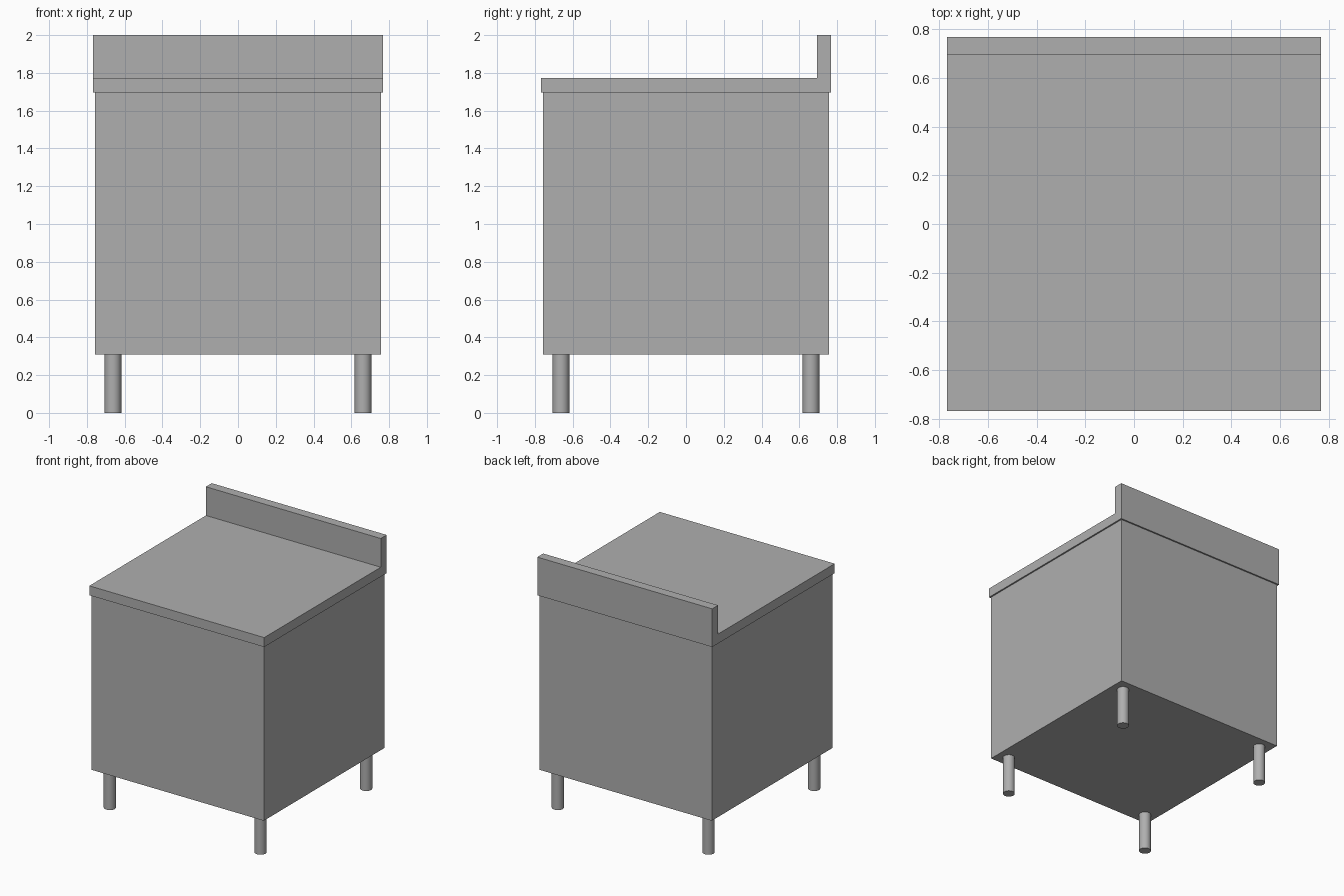
import bpy, bmesh
from mathutils import Matrix, Vector

if "Cube" in bpy.data.objects:
    bpy.data.objects.remove(bpy.data.objects["Cube"])

TOP = 0.768           # half width of the worktop
BODY = 0.756          # half width of the cabinet
BODY_Z = (0.31, 1.697)
LEG_POS, LEG_R = 0.662, 0.044

# Mid-grey metal
steel = bpy.data.materials.new("grey_steel")
steel.diffuse_color = (0.43, 0.43, 0.43, 1)
steel.use_nodes = True
steel.node_tree.nodes["Principled BSDF"].inputs["Base Color"].default_value = steel.diffuse_color


def finish(name, bm):
    bmesh.ops.recalc_face_normals(bm, faces=bm.faces)
    mesh = bpy.data.meshes.new(name)
    bm.to_mesh(mesh)
    bm.free()
    mesh.materials.append(steel)
    obj = bpy.data.objects.new(name, mesh)
    bpy.context.collection.objects.link(obj)
    return obj


# Cabinet body
bm = bmesh.new()
height = BODY_Z[1] - BODY_Z[0]
bmesh.ops.create_cube(bm, size=1, matrix=Matrix.Translation((0, 0, sum(BODY_Z) / 2))
                      @ Matrix.Diagonal((2 * BODY, 2 * BODY, height, 1)))
finish("cabinet_body", bm)

# Worktop with upstand: one L-shaped side profile extruded across x
profile = [(-TOP, BODY_Z[1]), (TOP, BODY_Z[1]), (TOP, 2.0),
           (0.694, 2.0), (0.694, 1.772), (-TOP, 1.772)]
bm = bmesh.new()
face = bm.faces.new([bm.verts.new((-TOP, y, z)) for y, z in profile])
ext = bmesh.ops.extrude_face_region(bm, geom=[face])
bmesh.ops.translate(bm, vec=Vector((2 * TOP, 0, 0)),
                    verts=[g for g in ext["geom"] if isinstance(g, bmesh.types.BMVert)])
finish("worktop_with_upstand", bm)

# Round legs, one per corner
for side, sx in (("left", -1), ("right", 1)):
    for end, sy in (("front", -1), ("back", 1)):
        bm = bmesh.new()
        bmesh.ops.create_cone(bm, cap_ends=True, segments=32, radius1=LEG_R, radius2=LEG_R,
                              depth=BODY_Z[0],
                              matrix=Matrix.Translation((sx * LEG_POS, sy * LEG_POS, BODY_Z[0] / 2)))
        for f in bm.faces:
            f.smooth = len(f.verts) == 4
        for e in bm.edges:
            e.smooth = all(f.smooth for f in e.link_faces)
        finish(f"{end}_{side}_leg", bm)
